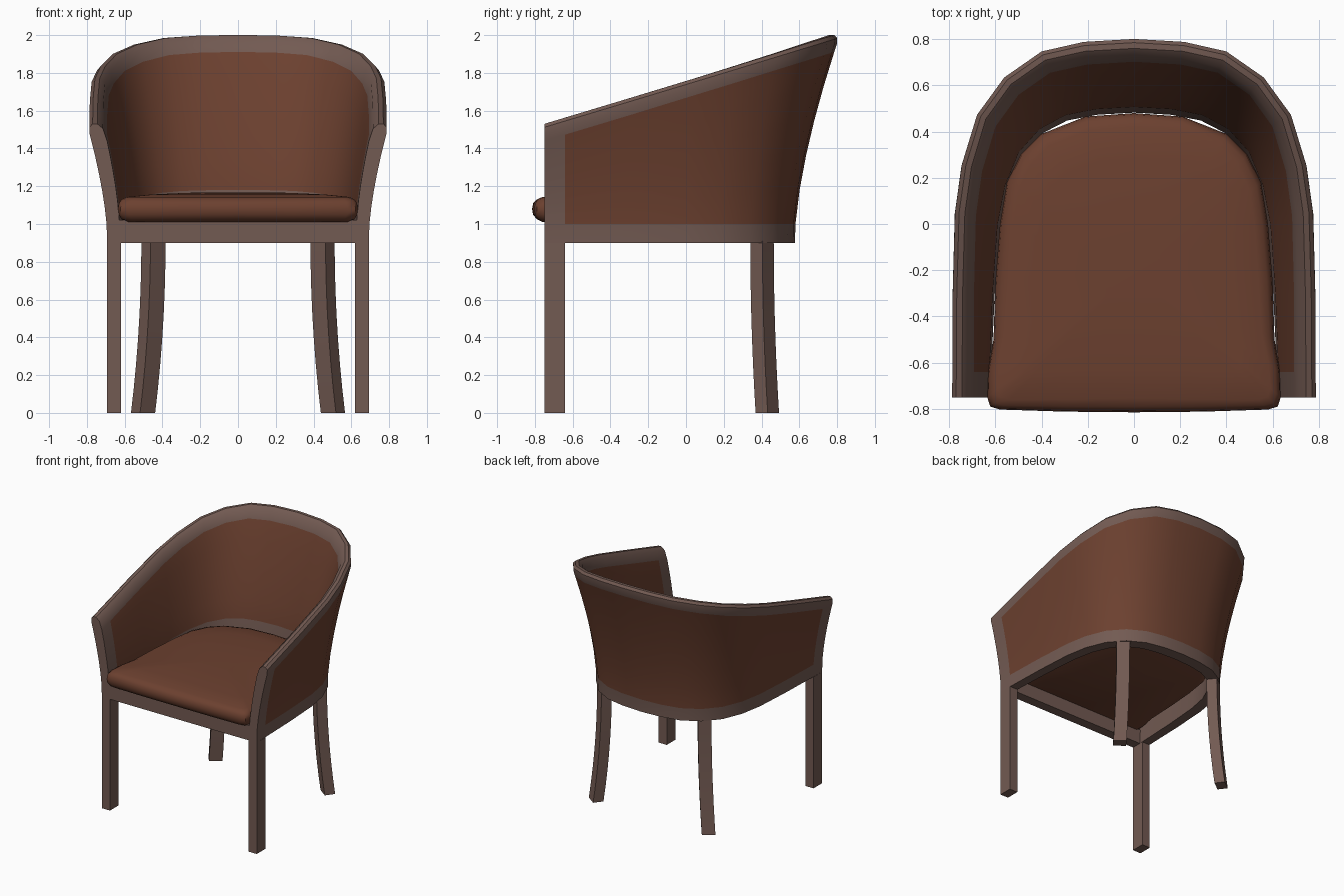
import bpy, bmesh, math
from mathutils import Vector

if "Cube" in bpy.data.objects:
    bpy.data.objects.remove(bpy.data.objects["Cube"])


def material(name, rgb):
    m = bpy.data.materials.new(name)
    m.diffuse_color = (*rgb, 1)
    m.use_nodes = True
    m.node_tree.nodes["Principled BSDF"].inputs["Base Color"].default_value = m.diffuse_color
    return m


WOOD = material("brown wood", (0.17, 0.103, 0.085))
LEATHER = material("red brown leather", (0.15, 0.052, 0.029))


def finish(name, bm, mats, angle=35):
    bmesh.ops.recalc_face_normals(bm, faces=bm.faces[:])
    me = bpy.data.meshes.new(name)
    bm.to_mesh(me)
    bm.free()
    for m in mats:
        me.materials.append(m)
    ob = bpy.data.objects.new(name, me)
    bpy.context.collection.objects.link(ob)
    bpy.ops.object.select_all(action='DESELECT')
    ob.select_set(True)
    bpy.context.view_layer.objects.active = ob
    bpy.ops.object.shade_smooth_by_angle(angle=math.radians(angle))
    return ob


def loft(bm, rings, closed=True):
    """Join rings of equal length with quads; returns the vertex rings."""
    vs = [[bm.verts.new(p) for p in r] for r in rings]
    n = len(vs[0])
    for a, b in zip(vs, vs[1:]):
        for i in range(n if closed else n - 1):
            j = (i + 1) % n
            bm.faces.new((a[i], a[j], b[j], b[i]))
    return vs


def box(name, x0, x1, y0, y1, z0, z1):
    bm = bmesh.new()
    r = loft(bm, [[(x0, y0, z), (x1, y0, z), (x1, y1, z), (x0, y1, z)] for z in (z0, z1)])
    bm.faces.new(r[0])
    bm.faces.new(r[1])
    return finish(name, bm, [WOOD])


def both(half):
    """Half outline (front to back centre) mirrored to the full U."""
    pts = [Vector(p) for p in half]
    return pts + [Vector((-p.x, p.y)) for p in reversed(pts[:-1])]


# wrap-around shell: lower and upper outer outlines
low = both([(.693, -.75), (.69, -.64), (.68, -.3), (.662, 0), (.63, .18), (.565, .34),
            (.46, .46), (.325, .535), (.17, .567), (0, .577)])
up = both([(.80, -.75), (.799, -.64), (.797, -.3), (.787, .05), (.757, .26), (.69, .48),
           (.57, .645), (.405, .76), (.22, .802), (0, .815)])
N = len(low)


def shell_section(i):
    l, u = low[i], up[i]
    mid = [(a + b) / 2 for a, b in zip(low, up)]
    if i in (0, N - 1):
        n = Vector((1 if i == 0 else -1, 0))
    else:
        t = mid[i + 1] - mid[i - 1]
        n = Vector((t.y, -t.x)).normalized()
    top = 1.53 + (u.y + .75) * .301
    back = max(0, (u.y + .75) / 1.565)

    def at(z, inset):
        t = max(0, (z - .95) / (top - .95)) ** 1.5
        p = l + (u - l) * min(t, 1) - n * inset
        return (p.x, p.y, z)

    band = 1.04 + .14 * back          # inner wood strip height
    rim = top - .09                   # lower edge of the top rim
    th = .07 + .025 * back
    out = [at(z, 0) for z in (.9, 1.0)]
    out += [at(1.0 + (rim - 1.0) * k / 5, 0) for k in range(1, 6)]
    out += [at(top - .05, 0), at(top - .018, .008), at(top, .03),
            at(top, .055), at(top - .025, .078)]
    out += [at(rim + (band - rim) * k / 5, .083 + (th - .083) * k / 5) for k in range(6)]
    out += [at(.9, th)]
    return out


bm = bmesh.new()
rings = loft(bm, [shell_section(i) for i in range(N)])
bm.faces.new(rings[0])
bm.faces.new(rings[-1])
# leather panels are the outer and inner rows between rim, posts and base band
row = {v: k for r in rings for k, v in enumerate(r)}
for f in bm.faces:
    rows = [row[v] for v in f.verts]
    panel = (min(rows) >= 1 and max(rows) <= 6) or (min(rows) >= 12 and max(rows) <= 17)
    if len(f.verts) == 4 and panel and f.calc_center_median().y > -.64:
        f.material_index = 1
finish("shell", bm, [WOOD, LEATHER])

# front rail and front legs
box("front_rail", -.63, .63, -.75, -.67, .9, 1.02)
for s, side in ((1, "right"), (-1, "left")):
    box("front_leg_" + side, *sorted((s * .62, s * .693)), -.75, -.64, 0, .9)

# curved, turned back legs
for s, side in ((1, "right"), (-1, "left")):
    bm = bmesh.new()
    u, v = Vector((.8, -.6)) * .05, Vector((.6, .8)) * .04
    secs = []
    for k in range(8):
        t = k / 7
        c = Vector((.4475, .4025)) + Vector((.055, .028)) * t ** 2
        secs.append([(s * p.x, p.y, .91 * (1 - t))
                     for p in (c - u - v, c + u - v, c + u + v, c - u + v)])
    r = loft(bm, secs)
    bm.faces.new(r[0])
    bm.faces.new(r[-1])
    finish("back_leg_" + side, bm, [WOOD])

# domed seat cushion with rounded edge
outline = both([(0, -.815), (.3, -.812), (.58, -.803), (.622, -.79), (.635, -.75), (.632, -.64),
                (.608, -.5), (.60, -.25), (.58, 0), (.55, .18), (.49, .30), (.40, .39),
                (.21, .465), (0, .48)])[:-1]
centre = Vector((0, -.2))


def cushion_ring(inset, scale, z):
    pts = []
    for p in outline:
        d = p - centre
        q = centre + d * scale - d.normalized() * inset
        pts.append((q.x, q.y, z))
    return pts


bm = bmesh.new()
r = loft(bm, [cushion_ring(*a) for a in (
    (.06, 1, 1.01), (.025, 1, 1.025), (.005, 1, 1.05), (0, 1, 1.08), (.006, 1, 1.11),
    (.025, 1, 1.13), (.06, 1, 1.143), (.06, .8, 1.156), (.06, .5, 1.165), (0, .2, 1.168))])
bm.faces.new(r[0])
bm.faces.new(r[-1])
finish("seat_cushion", bm, [LEATHER], 50)
